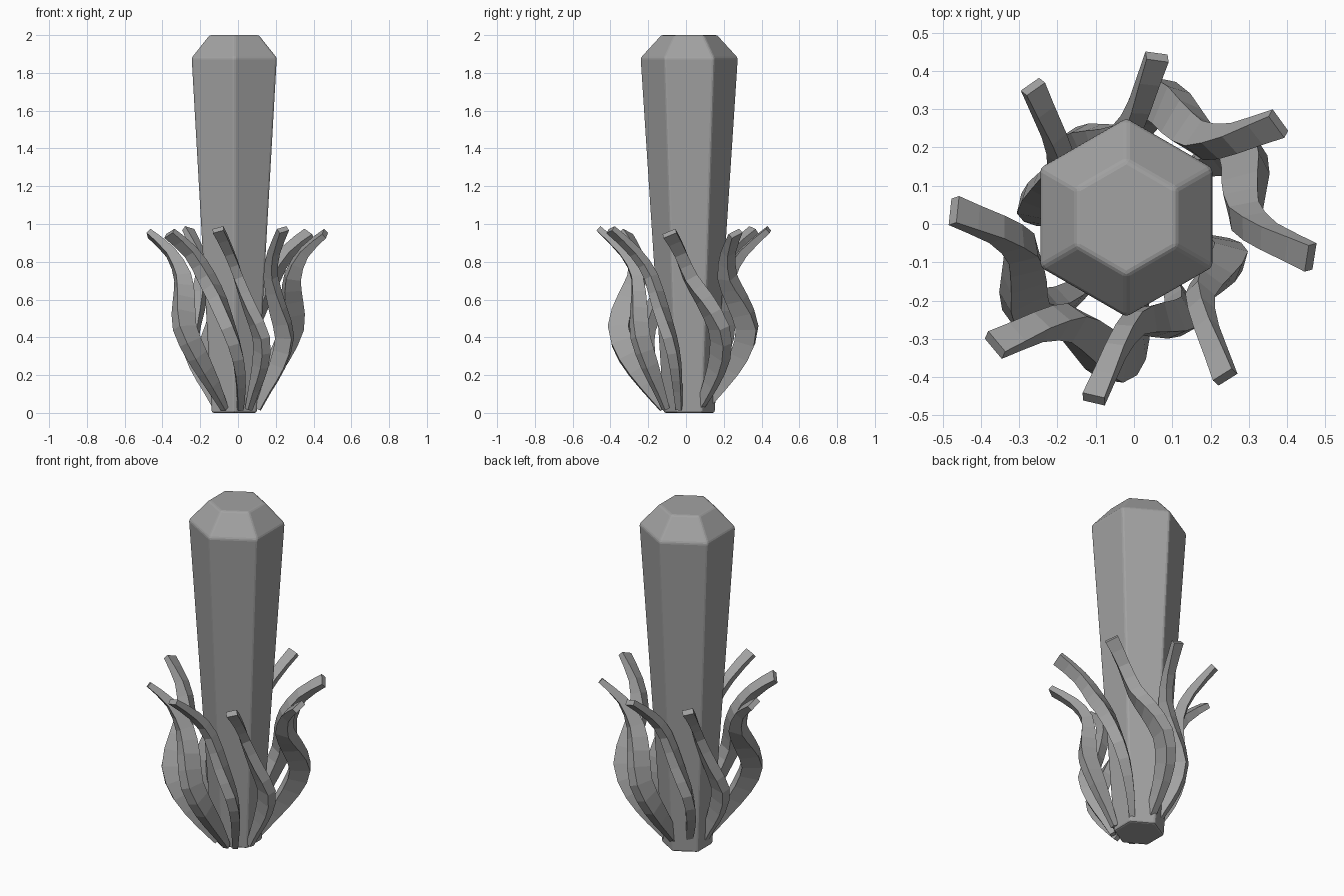
import bpy, bmesh
from math import cos, sin, pi, radians
from mathutils import Vector

if "Cube" in bpy.data.objects:
    bpy.data.objects.remove(bpy.data.objects["Cube"])

grey = bpy.data.materials.new("stone_grey")
grey.use_nodes = True
colour = (0.36, 0.36, 0.36, 1)
grey.diffuse_color = colour
grey.node_tree.nodes["Principled BSDF"].inputs["Base Color"].default_value = colour


def loft(name, rings):
    """Skin a stack of equal rings and cap both ends."""
    bm = bmesh.new()
    loops = [[bm.verts.new(p) for p in ring] for ring in rings]
    n = len(loops[0])
    for a, b in zip(loops, loops[1:]):
        for i in range(n):
            j = (i + 1) % n
            bm.faces.new((a[i], a[j], b[j], b[i]))
    bm.faces.new(loops[0])
    bm.faces.new(loops[-1])
    bmesh.ops.recalc_face_normals(bm, faces=bm.faces)
    mesh = bpy.data.meshes.new(name)
    bm.to_mesh(mesh)
    bm.free()
    mesh.materials.append(grey)
    obj = bpy.data.objects.new(name, mesh)
    bpy.context.collection.objects.link(obj)
    return obj


# Tapered hexagonal column with softened edges
def hexagon(radius, z):
    return [Vector((-0.02 + radius * cos(pi / 2 + k * pi / 3),
                    0.017 + radius * sin(pi / 2 + k * pi / 3), z)) for k in range(6)]


column = loft("column", [hexagon(0.137, 0), hexagon(0.26, 1.88), hexagon(0.15, 2)])
bevel = column.modifiers.new("soft_edges", "BEVEL")
bevel.width = 0.01
bevel.segments = 2

# Leaf paths: height, radius, degrees behind the tip, width, depth
WIDE = [(0.02, 0.11, 58, 0.03, 0.03), (0.15, 0.20, 55, 0.045, 0.07),
        (0.30, 0.295, 50, 0.06, 0.10), (0.45, 0.345, 42, 0.065, 0.11),
        (0.60, 0.31, 30, 0.07, 0.10), (0.72, 0.295, 16, 0.07, 0.08),
        (0.85, 0.355, 6, 0.065, 0.05), (0.95, 0.47, 0, 0.075, 0.03)]
SLIM = [(0.02, 0.11, 46, 0.03, 0.03), (0.12, 0.155, 47, 0.04, 0.05),
        (0.25, 0.215, 47, 0.05, 0.08), (0.40, 0.26, 42, 0.055, 0.09),
        (0.55, 0.245, 29, 0.055, 0.08), (0.72, 0.245, 14, 0.05, 0.06),
        (0.85, 0.32, 5, 0.05, 0.045), (0.97, 0.455, 0, 0.06, 0.03)]


def smooth_path(path):
    """Add a rounded midpoint between neighbouring path points."""
    out, last = [path[0]], len(path) - 1
    for i in range(last):
        near = zip(path[max(i - 1, 0)], path[i], path[i + 1], path[min(i + 2, last)])
        out += [[(9 * (b + c) - a - d) / 16 for a, b, c, d in near], path[i + 1]]
    return out


def leaf(name, path, tip_angle):
    points, outward = [], []
    for z, r, turn, _, _ in path:
        a = radians(tip_angle + turn)
        points.append(Vector((r * cos(a) - 0.003, r * sin(a) - 0.014, z)))
        outward.append(Vector((cos(a), sin(a), 0)))
    rings = []
    last = len(points) - 1
    for i, p in enumerate(points):
        along = (points[min(i + 1, last)] - points[max(i - 1, 0)]).normalized()
        side = along.cross(outward[i]).normalized()
        depth = side.cross(along)
        w, d = side * path[i][3] / 2, depth * path[i][4] / 2
        rings.append([p + w + d, p - w + d, p - w - d, p + w - d])
    return loft(name, rings)


# Leaves in a ring: pairs of wide and slim ones
for k, angle in enumerate((82, 36, -9, -58, -103, -140, 174, 125)):
    wide = k in (1, 2, 5, 6)
    leaf(f"{'wide' if wide else 'slim'}_leaf_{k + 1}",
         smooth_path(WIDE if wide else SLIM), angle)
